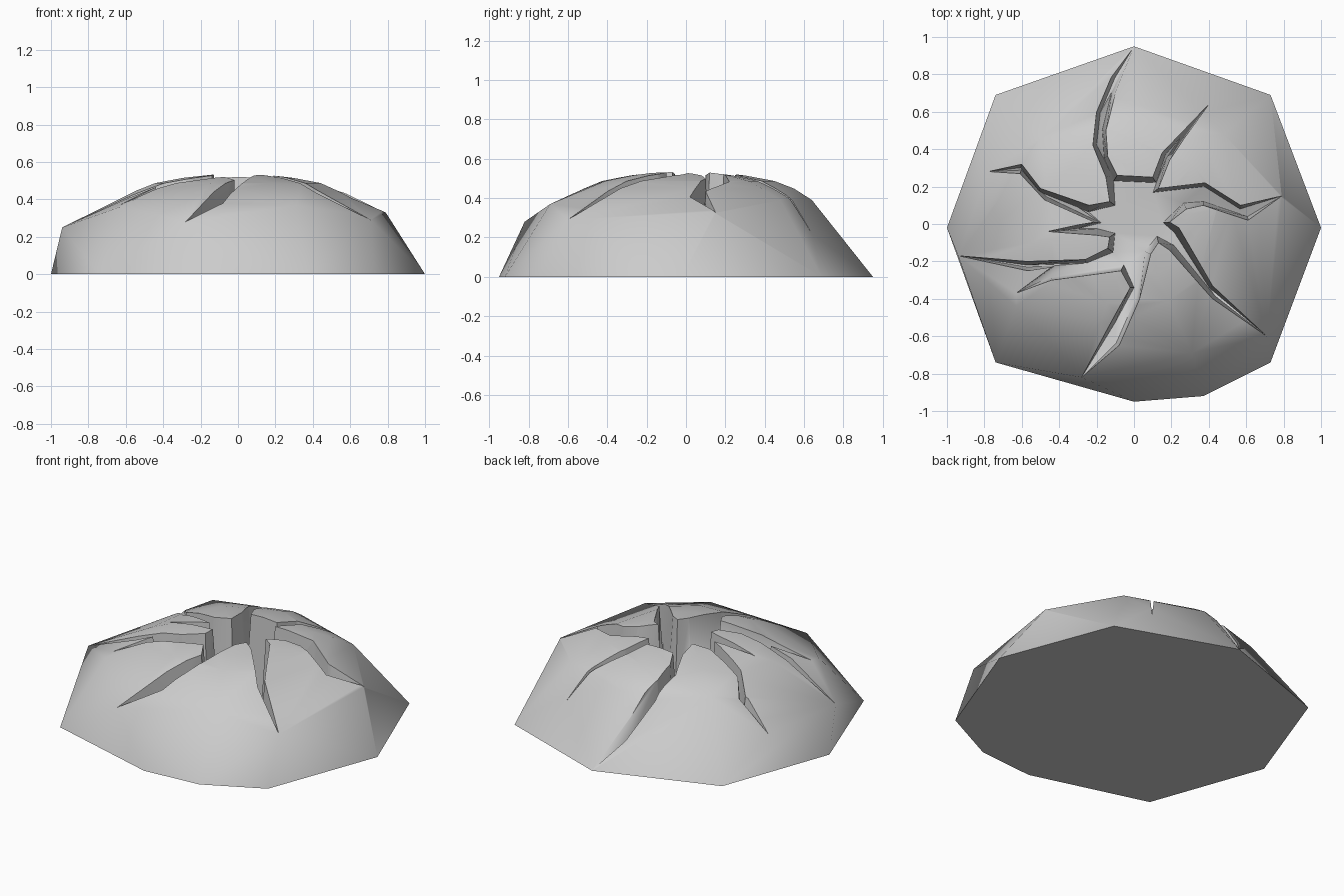
import bpy, bmesh, math
from mathutils import Vector
from mathutils.bvhtree import BVHTree

if "Cube" in bpy.data.objects:
    bpy.data.objects.remove(bpy.data.objects["Cube"])


def make_object(name, bm):
    bmesh.ops.recalc_face_normals(bm, faces=bm.faces)
    mesh = bpy.data.meshes.new(name)
    bm.to_mesh(mesh)
    ob = bpy.data.objects.new(name, mesh)
    bpy.context.collection.objects.link(ob)
    return ob


def bridge(bm, a, b):
    n = len(a)
    for i in range(n):
        j = (i + 1) % n
        bm.faces.new((a[i], a[j], b[i]))
        bm.faces.new((a[j], b[j], b[i]))


# Rock mound: convex hull of the footprint, irregular shoulder and dome rings
foot = [(0, .95), (.73, .69), (1, -.02), (.73, -.74), (.37, -.92),
        (0, -.95), (-.74, -.74), (-1, -.02), (-.74, .69)]
shoulder = [(0, .64, .39), (.48, .48, .39), (.79, .14, .33), (.71, -.6, .29),
            (.31, -.69, .37), (-.28, -.82, .28), (-.63, -.44, .36),
            (-.94, -.17, .25), (-.5, .46, .42)]
bm = bmesh.new()
for x, y in foot:
    bm.verts.new((x, y, 0))
for p in shoulder:
    bm.verts.new(p)
    d = Vector(p[:2]).normalized()
    for r, z in ((.55, .448), (.45, .487), (.3, .515), (.15, .533)):
        bm.verts.new((d.x * r, d.y * r, z))
hull = bmesh.ops.convex_hull(bm, input=bm.verts)
loose = [v for v in bm.verts if not v.link_faces]
bmesh.ops.delete(bm, geom=loose, context='VERTS')
tree = BVHTree.FromBMesh(bm)
mound = make_object("cracked_rock_mound", bm)
bm.free()


def surface_z(x, y):
    hit = tree.ray_cast(Vector((x * .999, y * .999, 3)), Vector((0, 0, -1)))[0]
    return hit.z if hit else 0


# Crater outline, clockwise: each crack is (index of its tip, edge points)
cracks = [
    (3, [(-.22, .42), (-.2, .6), (-.12, .79), (0, .95), (-.1, .7), (-.15, .5),
         (-.14, .36), (-.09, .26), (.1, .25)]),
    (1, [(.15, .38), (.4, .64), (.27, .46), (.19, .34), (.13, .19)]),
    (2, [(.38, .22), (.57, .1), (.79, .15), (.61, .02), (.37, .1), (.28, .08), (.19, .01)]),
    (2, [(.24, -.02), (.42, -.33), (.71, -.6), (.42, -.4), (.19, -.14), (.13, -.1)]),
    (3, [(.09, -.16), (.03, -.4), (-.08, -.65), (-.28, -.82), (-.12, -.52), (-.02, -.34)]),
    (2, [(-.07, -.25), (-.44, -.3), (-.63, -.37), (-.44, -.23)]),
    (1, [(-.57, -.25), (-.94, -.17), (-.57, -.2), (-.26, -.19), (-.14, -.13), (-.13, -.07)]),
    (1, [(-.2, -.06), (-.46, -.04), (-.3, -.005), (-.21, .01)]),
    (2, [(-.48, .13), (-.61, .27), (-.78, .28), (-.6, .32), (-.5, .19),
         (-.24, .1), (-.13, .12), (-.15, .25)]),
]
outline = [(Vector(p), i == tip) for tip, pts in cracks for i, p in enumerate(pts)]

# Cutter: straight above the surface, leaning inward below it
bm = bmesh.new()
top, lip, floor = [], [], []
n = len(outline)
for i, (p, is_tip) in enumerate(outline):
    d1 = (p - outline[i - 1][0]).normalized()
    d2 = (outline[(i + 1) % n][0] - p).normalized()
    side = Vector((d1.y + d2.y, -d1.x - d2.x)).normalized()
    s = surface_z(p.x, p.y)
    t = min(max((p.length - .28) / .7, 0), 1)
    low = s - .004 if is_tip else .03 + (s - .03) * t * .9
    lean = .035 if p.length < .3 else .02
    q = p if is_tip else p + side * lean
    top.append(bm.verts.new((p.x, p.y, .8)))
    lip.append(bm.verts.new((p.x, p.y, s + .005)))
    floor.append(bm.verts.new((q.x, q.y, max(low, .002))))
bridge(bm, top, lip)
bridge(bm, lip, floor)
caps = [bm.faces.new(top), bm.faces.new(floor)]
bmesh.ops.triangulate(bm, faces=caps, ngon_method='BEAUTY')
cutter = make_object("crater_cutter", bm)
bm.free()
cutter.hide_render = True

# Carve the crater and cracks
bpy.context.view_layer.objects.active = mound
mound.select_set(True)
mod = mound.modifiers.new("carve", 'BOOLEAN')
mod.operation = 'DIFFERENCE'
mod.solver = 'EXACT'
mod.object = cutter
bpy.ops.object.modifier_apply(modifier=mod.name)
bpy.data.objects.remove(cutter)
bpy.ops.object.shade_smooth_by_angle(angle=math.radians(50))
